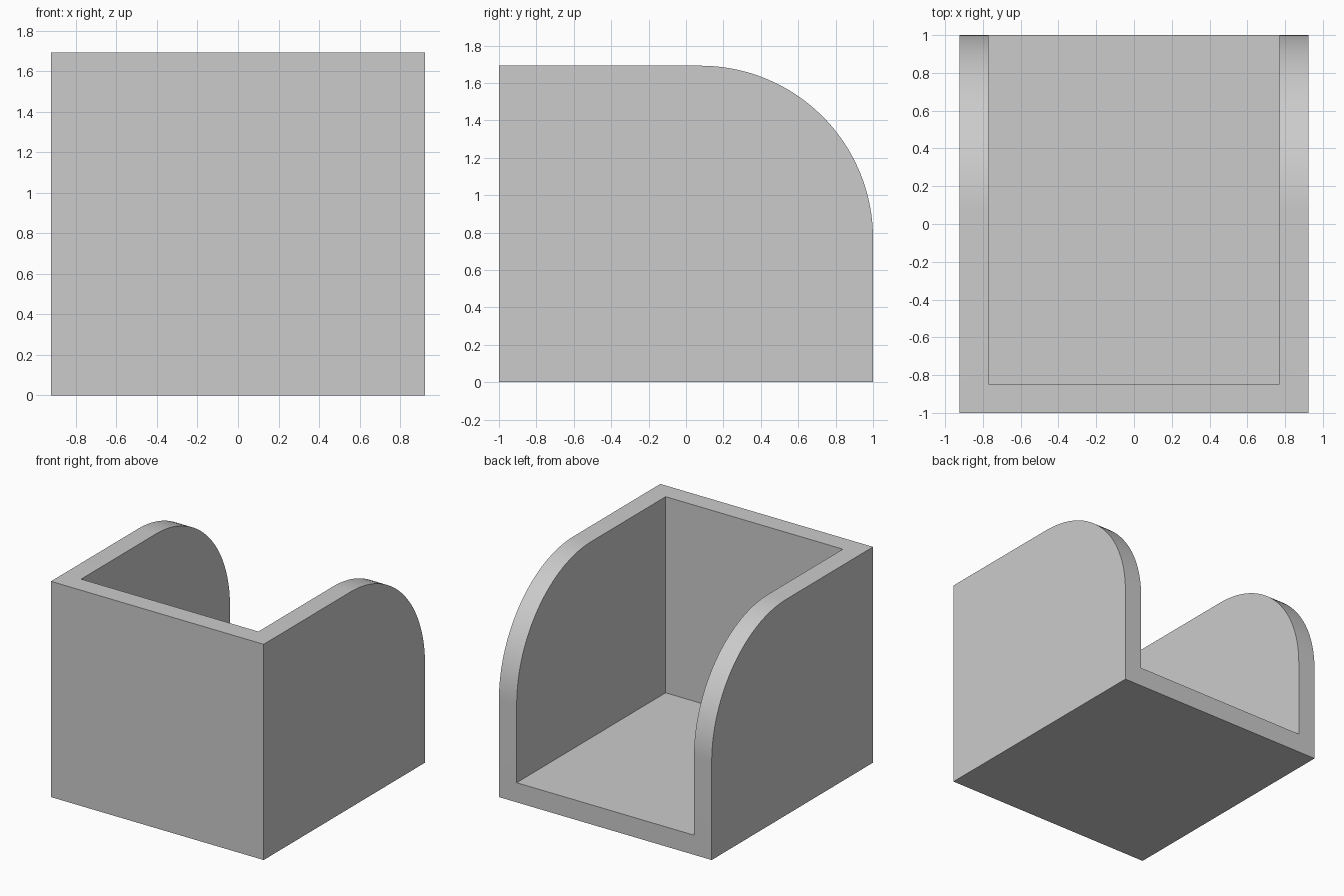
import bpy, bmesh
from math import sin, cos, pi

if "Cube" in bpy.data.objects:
    bpy.data.objects.remove(bpy.data.objects["Cube"], do_unlink=True)

U = 2 / 13                 # wall thickness, the module of all sizes
HALF_W, HEIGHT, RADIUS = 6 * U, 11 * U, 6 * U

grey = bpy.data.materials.new("plain grey")
grey.use_nodes = True
colour = (0.6, 0.6, 0.6, 1)
grey.diffuse_color = colour
grey.node_tree.nodes["Principled BSDF"].inputs["Base Color"].default_value = colour


def extrude_profile(name, profile, half_width):
    """Solid made by sweeping a (y, z) outline along x."""
    bm = bmesh.new()
    face = bm.faces.new([bm.verts.new((-half_width, y, z)) for y, z in profile])
    swept = bmesh.ops.extrude_face_region(bm, geom=[face])["geom"]
    verts = [g for g in swept if isinstance(g, bmesh.types.BMVert)]
    bmesh.ops.translate(bm, verts=verts, vec=(2 * half_width, 0, 0))
    bmesh.ops.recalc_face_normals(bm, faces=bm.faces)
    mesh = bpy.data.meshes.new(name)
    bm.to_mesh(mesh)
    bm.free()
    mesh.materials.append(grey)
    obj = bpy.data.objects.new(name, mesh)
    bpy.context.collection.objects.link(obj)
    return obj


# Outer body: block with a rounded upper back edge
STEPS = 32
arc = [(1 - RADIUS + RADIUS * cos(a), HEIGHT - RADIUS + RADIUS * sin(a))
       for a in (pi / 2 * i / STEPS for i in range(STEPS + 1))]
holder = extrude_profile("open_holder", [(-1, 0), (1, 0)] + arc + [(-1, HEIGHT)], HALF_W)

# Cavity: open at the top and the back
cavity = extrude_profile("cavity_cutter", [(U - 1, U), (2, U), (2, 2), (U - 1, 2)], HALF_W - U)
cut = holder.modifiers.new("cavity", "BOOLEAN")
cut.operation = "DIFFERENCE"
cut.solver = "EXACT"
cut.object = cavity

# Apply the cut, drop the cutter, smooth the rounded edges
bpy.ops.object.select_all(action="DESELECT")
holder.select_set(True)
bpy.context.view_layer.objects.active = holder
bpy.ops.object.modifier_apply(modifier=cut.name)
bpy.data.objects.remove(cavity, do_unlink=True)
bpy.ops.object.shade_smooth_by_angle(angle=pi / 6)
